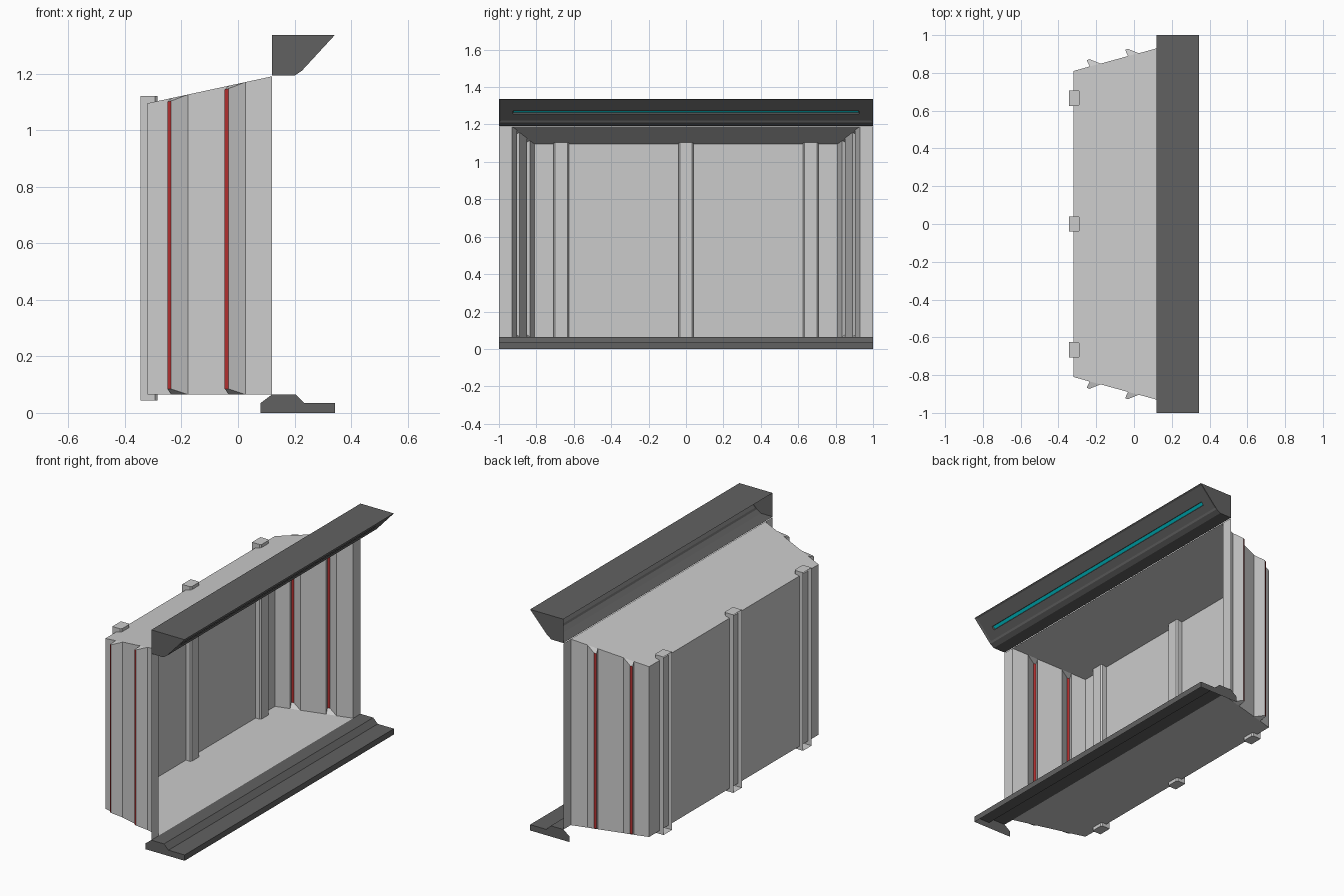
import bpy, bmesh
from mathutils import Vector

if "Cube" in bpy.data.objects:
    bpy.data.objects.remove(bpy.data.objects["Cube"])


def material(name, rgb):
    m = bpy.data.materials.new(name)
    m.diffuse_color = (*rgb, 1)
    m.use_nodes = True
    m.node_tree.nodes["Principled BSDF"].inputs["Base Color"].default_value = m.diffuse_color
    return m


DARK = material("dark_grey", (0.12, 0.12, 0.12))
RED = material("red_light", (0.45, 0.03, 0.03))
CYAN = material("cyan_light", (0.0, 0.5, 0.55))


def fill(polys):
    """Welded bmesh from a list of polygons."""
    bm = bmesh.new()
    for p in polys:
        bm.faces.new([bm.verts.new(c) for c in p])
    bmesh.ops.remove_doubles(bm, verts=bm.verts, dist=1e-5)
    bmesh.ops.recalc_face_normals(bm, faces=bm.faces)
    return bm


def finish(name, bm, mats=()):
    me = bpy.data.meshes.new(name)
    bm.to_mesh(me)
    bm.free()
    for m in mats:
        me.materials.append(m)
    ob = bpy.data.objects.new(name, me)
    bpy.context.collection.objects.link(ob)
    return ob


def prism(profile, skip):
    """Profile in xz swept along y with end caps, leaving some sides open."""
    n = len(profile)
    polys = [[(x, y, z) for x, z in profile] for y in (-1, 1)]
    for i in range(n):
        if i not in skip:
            (x0, z0), (x1, z1) = profile[i], profile[(i + 1) % n]
            polys.append([(x0, -1, z0), (x1, -1, z1), (x1, 1, z1), (x0, 1, z0)])
    return fill(polys)


FLOOR = 0.065


def ceil(x):
    return 1.095 + 0.216 * (x + 0.32)


def wall(p, q, s, inset=False):
    lo, hi = (FLOOR + 0.02, -0.01) if inset else (FLOOR, 0)
    return [(p[0], s * p[1], lo), (q[0], s * q[1], lo),
            (q[0], s * q[1], ceil(q[0]) + hi), (p[0], s * p[1], ceil(p[0]) + hi)]


# Niche shell: back, floor, sloping ceiling, stepped side walls
edge = [(-0.32, 0.81), (-0.235, 0.834), (-0.177, 0.849),
        (-0.032, 0.889), (0.026, 0.904), (0.12, 0.93)]
outline = edge + [(x, -y) for x, y in reversed(edge)]
shell = [[(x, y, FLOOR) for x, y in outline],
         [(x, y, ceil(x)) for x, y in outline],
         wall((-0.32, -0.81), (-0.32, 0.81), 1)]
lights = []
for s in (-1, 1):
    for i in (0, 2, 4):
        shell.append(wall(edge[i], edge[i + 1], s))
    shell.append(wall(edge[5], (0.12, 1.0), s))
    for i in (1, 3):
        a, b = edge[i], edge[i + 1]
        p = (a[0] - 0.015, a[1] + 0.033)
        q = (p[0] + 0.013, p[1] + 0.006)
        strip = wall(p, q, s, True)
        lights.append(strip)
        A, B = wall(a, b, s)[:2]
        B2, A2 = wall(a, b, s)[2:]
        P, Q, Q2, P2 = strip
        shell += [[A, P, P2, A2], [Q, B, B2, Q2], [A, P, Q, B], [A2, P2, Q2, B2]]
bm = fill(shell)
back = min(bm.faces, key=lambda f: f.calc_center_median().x)
if back.normal.x < 0:
    bmesh.ops.reverse_faces(bm, faces=bm.faces)
finish("niche_shell", bm)

# Red light strips, facing into the niche
bm = fill(lights)
for f in bm.faces:
    if f.normal.y * f.calc_center_median().y > 0:
        f.normal_flip()
finish("side_light_strips", bm, [RED])

# Back ribs: open channels with bevelled front edges
for name, yc in (("left", -0.667), ("middle", 0), ("right", 0.667)):
    bm = bmesh.new()
    bmesh.ops.create_cube(bm, size=1)
    for v in bm.verts:
        v.co = Vector((-0.315 + v.co.x * 0.06, yc + v.co.y * 0.082,
                       0.583 + v.co.z * 1.077))
    bm.normal_update()
    bmesh.ops.delete(bm, geom=[f for f in bm.faces if f.normal.x < -0.9],
                     context='FACES_ONLY')
    front = [e for e in bm.edges if all(v.co.x > -0.3 for v in e.verts)
             and abs(e.verts[0].co.z - e.verts[1].co.z) > 0.5]
    bmesh.ops.bevel(bm, geom=front, offset=0.008, segments=1, affect='EDGES')
    finish("rib_" + name, bm)

# Bottom sill, open underneath and behind
finish("bottom_sill", prism(
    [(0.08, 0), (0.08, 0.035), (0.12, FLOOR), (0.205, FLOOR),
     (0.235, 0.035), (0.343, 0.035), (0.343, 0)], {0, 1, 6}), [DARK])

# Top header, open behind, with a light groove in its sloping face
bm = prism([(0.12, 1.337), (0.343, 1.337), (0.226, 1.21),
            (0.2, 1.193), (0.12, 1.193)], {4})
slope = max((f for f in bm.faces if abs(f.normal.y) < 0.5 and abs(f.normal.x) > 0.6),
            key=lambda f: f.calc_area())
if slope.normal.x < 0:
    bmesh.ops.reverse_faces(bm, faces=bm.faces)
bmesh.ops.inset_region(bm, faces=[slope], thickness=0.012, depth=-0.004,
                       use_even_offset=True)
bmesh.ops.inset_region(bm, faces=[slope], thickness=0.063, depth=0,
                       use_even_offset=True)
bmesh.ops.translate(bm, verts=slope.verts, vec=(-0.012, 0, -0.013))
bmesh.ops.inset_region(bm, faces=[slope], thickness=0.002, depth=-0.01,
                       use_even_offset=True)
slope.material_index = 1
finish("top_header", bm, [DARK, CYAN])
